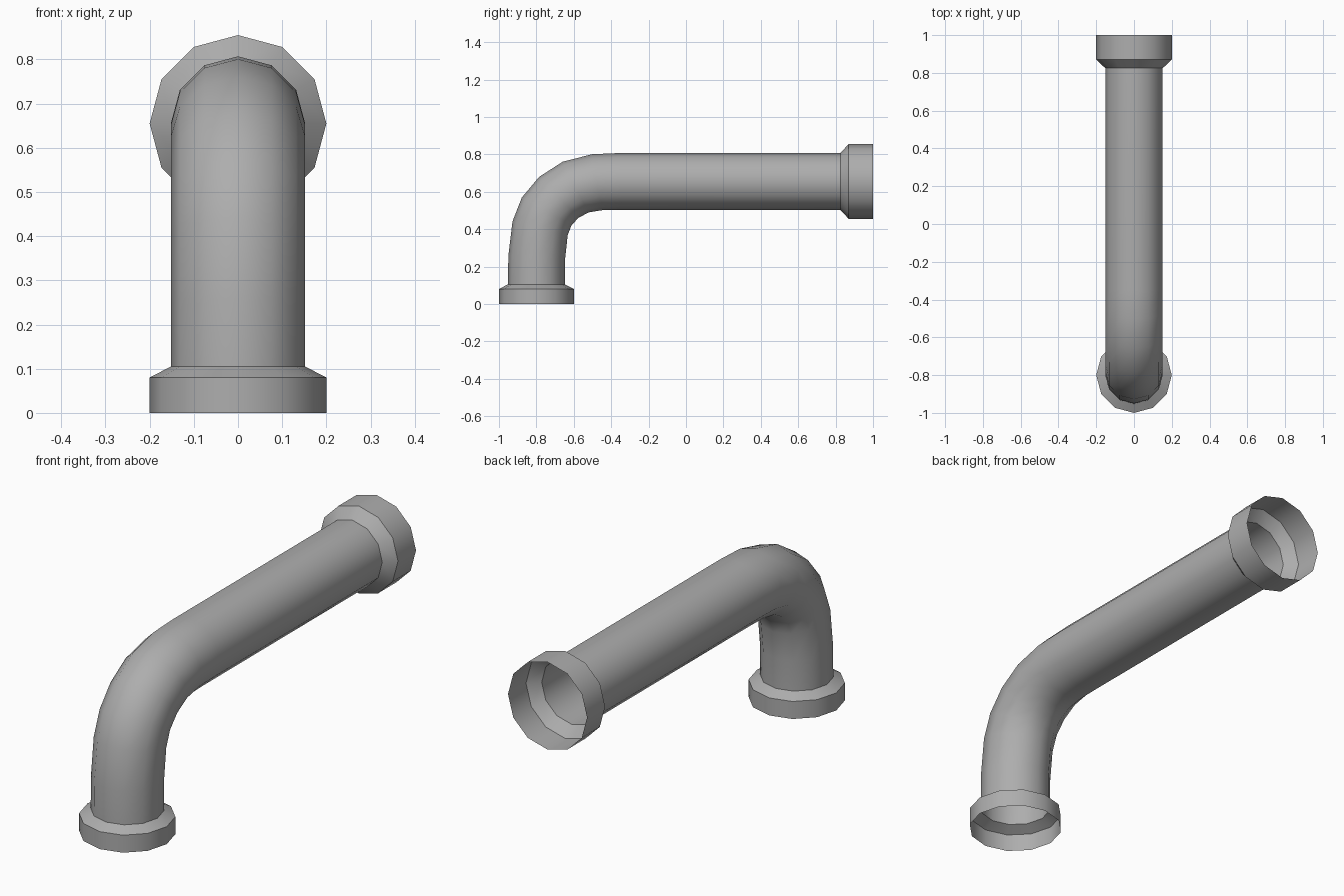
import bpy, bmesh, math
from mathutils import Vector

if "Cube" in bpy.data.objects:
    bpy.data.objects.remove(bpy.data.objects["Cube"])

SIDES = 12
R, RF = 0.152, 0.2          # pipe and collar radii

grey = bpy.data.materials.new("pipe grey")
grey.diffuse_color = (0.42, 0.42, 0.42, 1)
grey.use_nodes = True
grey.node_tree.nodes["Principled BSDF"].inputs["Base Color"].default_value = grey.diffuse_color

# centre line of the pipe: y, z, tilt in degrees (0 = going up, 90 = going back), radius
path = [
    # lower collar
    (-0.8, 0.0, 0, RF), (-0.8, 0.08, 0, RF), (-0.8, 0.105, 0, R),
    # elbow
    (-0.798, 0.25, 3, R), (-0.78, 0.405, 14, R), (-0.745, 0.495, 29, R),
    (-0.68, 0.57, 46, R), (-0.59, 0.625, 63, R), (-0.475, 0.651, 80, R),
    (-0.35, 0.655, 89, R),
    # straight run and rear collar
    (0.825, 0.655, 90, R), (0.87, 0.655, 90, RF), (1.0, 0.655, 90, RF),
]

# sweep open rings along the centre line
bm = bmesh.new()
rings = []
for y, z, tilt, r in path:
    t = math.radians(tilt)
    out = Vector((0, -math.cos(t), math.sin(t)))   # outer side of the bend
    ring = []
    for i in range(SIDES):
        a = 2 * math.pi * i / SIDES
        p = Vector((0, y, z)) + r * (math.cos(a) * out + math.sin(a) * Vector((1, 0, 0)))
        ring.append(bm.verts.new(p))
    rings.append(ring)
for a, b in zip(rings, rings[1:]):
    for i in range(SIDES):
        j = (i + 1) % SIDES
        bm.faces.new((a[i], a[j], b[j], b[i]))
bm.faces.ensure_lookup_table()
bm.normal_update()
# make the faces point away from the centre line
first = bm.faces[0]
if first.normal.dot(first.calc_center_median() - Vector((0, -0.8, 0.04))) < 0:
    bmesh.ops.reverse_faces(bm, faces=bm.faces[:])

mesh = bpy.data.meshes.new("elbow_pipe")
bm.to_mesh(mesh)
bm.free()
mesh.materials.append(grey)
pipe = bpy.data.objects.new("elbow_pipe", mesh)
bpy.context.collection.objects.link(pipe)

# smooth round walls, crisp collar edges
bpy.context.view_layer.objects.active = pipe
pipe.select_set(True)
bpy.ops.object.shade_smooth_by_angle(angle=math.radians(38))
